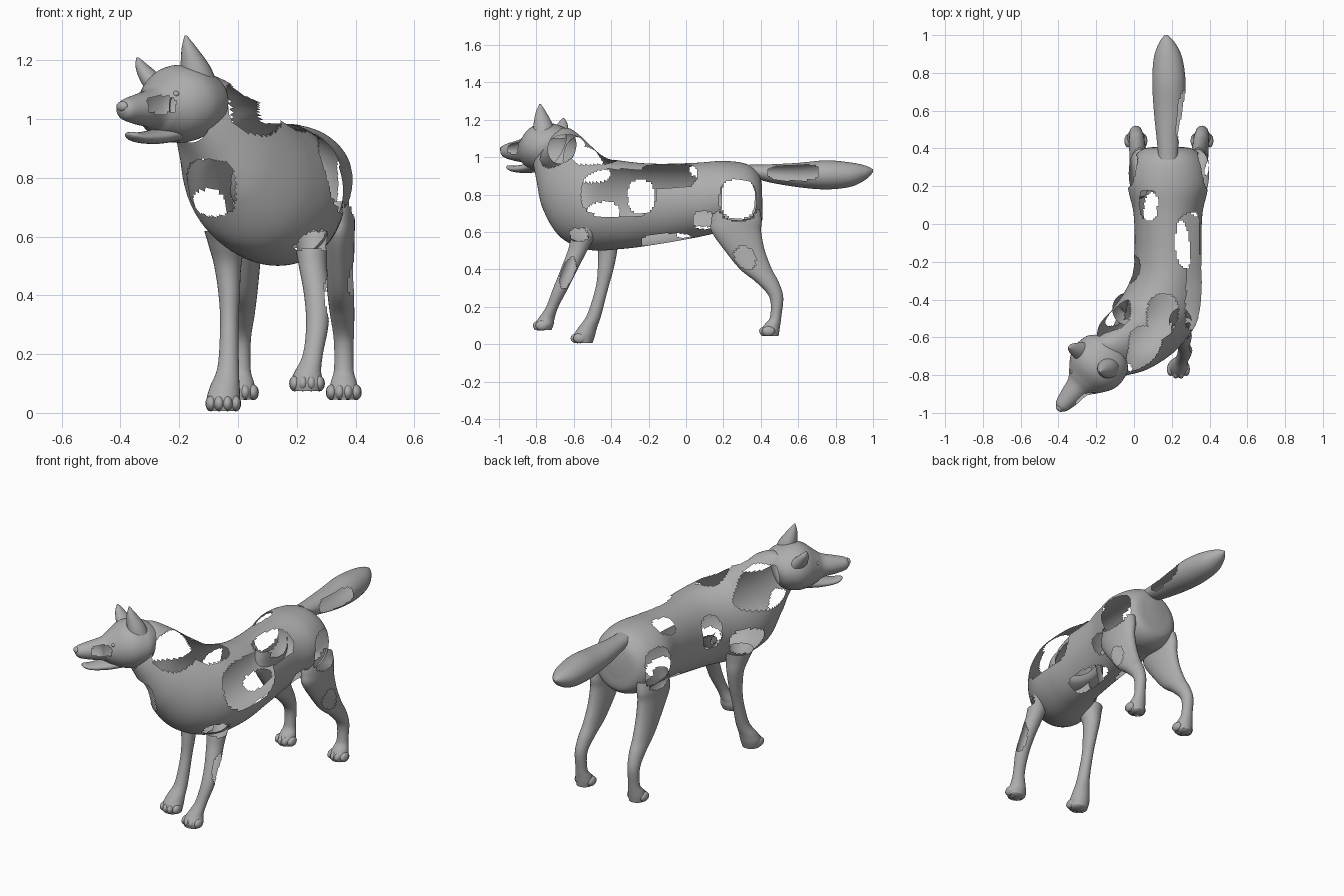
import bpy, bmesh, math
from mathutils import Vector, Matrix

if "Cube" in bpy.data.objects:
    bpy.data.objects.remove(bpy.data.objects["Cube"])

mat = bpy.data.materials.new("fur_grey")
mat.use_nodes = True
GREY = (0.42, 0.42, 0.42, 1)
mat.diffuse_color = GREY
mat.node_tree.nodes["Principled BSDF"].inputs["Base Color"].default_value = GREY

# Openings in each part's shell: (centre), (radii)
HOLES = {
    "torso": [
        ((.17, -.49, 1.03), (.10, .13, .075)),   # left shoulder top
        ((.05, -.67, 1.04), (.10, .13, .10)),    # left neck
        ((-.16, -.48, .99), (.14, .18, .125)),   # right neck and shoulder
        ((-.11, -.43, .66), (.08, .11, .10)),    # right elbow
        ((-.09, -.72, .77), (.085, .12, .10)),   # chest
        ((.33, -.36, .81), (.12, .20, .13)),     # left shoulder
        ((.29, -.09, .90), (.09, .15, .075)),    # left back
        ((.39, .28, .77), (.10, .10, .11)),      # left hip
        ((.36, .10, .66), (.10, .06, .05)),      # left groin
        ((.24, -.57, .585), (.10, .05, .035)),   # left elbow
        ((-.02, -.24, .79), (.10, .07, .09)),    # right flank
        ((-.03, .28, .78), (.10, .09, .11)),     # right hip
        ((.075, .10, .95), (.05, .08, .07)),     # right back
        ((.255, -.10, .54), (.07, .14, .055)),   # left belly
        ((.06, .07, .57), (.07, .12, .06)),      # right belly
    ],
    "head": [((-.26, -.92, 1.05), (.05, .06, .03))],
    "tail": [((.26, .57, .92), (.05, .14, .045))],
    "left_hind_leg": [((.37, .28, .77), (.20, .10, .11)), ((.40, .31, .46), (.03, .06, .06))],
    "right_hind_leg": [((0, .28, .77), (.20, .10, .11))],
    "left_front_leg": [((.24, -.57, .585), (.10, .05, .035)), ((.32, -.63, .38), (.03, .05, .09))],
}


def in_hole(name, p):
    return any(sum(abs((p[i] - c[i]) / r[i]) ** 3 for i in range(3)) < 1
               for c, r in HOLES.get(name, ()))


def spline(stations, steps):
    """Smooth interpolation through a list of equal-length tuples."""
    out, n = [], len(stations)
    for i in range(n - 1):
        a, b, c, d = (stations[max(0, min(n - 1, k))] for k in (i - 1, i, i + 1, i + 2))
        for s in range(steps):
            t = s / steps
            out.append([0.5 * (2 * q + (r - p) * t + (2 * p - 5 * q + 4 * r - w) * t * t
                               + (3 * q - p - 3 * r + w) * t ** 3)
                        for p, q, r, w in zip(a, b, c, d)])
    return out + [list(stations[-1])]


def upright(s):
    """Ring from x, top y, top z, bottom y, bottom z, half width, yaw."""
    x, yt, zt, yb, zb, w, yaw = s
    a = math.radians(yaw)
    return (Vector((x, (yt + yb) / 2, (zt + zb) / 2)),
            Vector((math.cos(a), math.sin(a), 0)) * w,
            Vector((0, (yt - yb) / 2, (zt - zb) / 2)))


def level(s):
    """Level ring from z, x, y, x radius, y radius."""
    z, x, y, rx, ry = s
    return Vector((x, y, z)), Vector((rx, 0, 0)), Vector((0, ry, 0))


def finish(bm, name):
    bmesh.ops.recalc_face_normals(bm, faces=bm.faces)
    bad = [f for f in bm.faces if in_hole(name, f.calc_center_median())]
    bmesh.ops.delete(bm, geom=bad, context='FACES')
    me = bpy.data.meshes.new(name)
    bm.to_mesh(me)
    bm.free()
    ob = bpy.data.objects.new(name, me)
    bpy.context.scene.collection.objects.link(ob)
    me.materials.append(mat)
    for p in me.polygons:
        p.use_smooth = True


def loft(name, stations, ring, segs=32, steps=8, caps=(), place=Matrix(), balls=()):
    bm = bmesh.new()
    rings = []
    for s in spline(stations, steps):
        c, u, v = ring(s)
        rings.append([bm.verts.new(place @ (c + u * math.cos(t) + v * math.sin(t)))
                      for t in (2 * math.pi * k / segs for k in range(segs))])
    for r0, r1 in zip(rings, rings[1:]):
        for k in range(segs):
            j = (k + 1) % segs
            bm.faces.new((r0[k], r0[j], r1[j], r1[k]))
    for e in caps:
        bm.faces.new(rings[e])
    for c, r in balls:
        bmesh.ops.create_uvsphere(bm, u_segments=12, v_segments=8, radius=1,
                                  matrix=place @ Matrix.Translation(c) @ Matrix.Diagonal((*r, 1)))
    finish(bm, name)


# Torso and neck, rump to throat
loft("torso", [
    (.18, .405, .86, .41, .72, .06, 0),
    (.18, .385, .92, .40, .64, .14, 0),
    (.18, .32, .965, .33, .60, .195, 0),
    (.18, .20, .98, .20, .60, .212, 0),
    (.18, .05, .97, .05, .57, .182, 0),
    (.18, -.15, .965, -.15, .535, .178, 0),
    (.17, -.30, .975, -.34, .51, .195, -3),
    (.115, -.43, 1.0, -.52, .505, .228, -6),
    (.035, -.50, 1.05, -.665, .57, .22, -12),
    (-.04, -.565, 1.11, -.75, .71, .172, -20),
    (-.115, -.63, 1.155, -.775, .85, .125, -32),
    (-.16, -.67, 1.15, -.785, .92, .10, -41),
], upright, 96, 18, (0,))

# Tail
loft("tail", [
    (.18, .34, .96, .36, .89, .05, 0),
    (.18, .45, .962, .45, .865, .06, 0),
    (.185, .60, .97, .60, .84, .08, 0),
    (.185, .75, .983, .75, .828, .088, 0),
    (.18, .88, .972, .88, .842, .075, 0),
    (.175, .96, .955, .96, .88, .042, 0),
    (.17, 1.0, .935, 1.0, .92, .008, 0),
], upright, 40, 10, (-1,))

# Head, turned to the right
turn = Matrix.Translation((-.18, -.73, 0)) @ Matrix.Rotation(math.radians(-41), 4, 'Z')
eyes = [((s * .075, -.135, 1.085), (.014, .012, .011)) for s in (-1, 1)]
nose = [((0, -.325, 1.043), (.024, .016, .018))]
loft("head", [
    (0, .105, 1.145, .075, .965, .115, 0),
    (0, .06, 1.168, .045, .937, .145, 0),
    (0, -.02, 1.185, -.02, .92, .156, 0),
    (0, -.08, 1.172, -.08, .925, .138, 0),
    (0, -.14, 1.128, -.14, .948, .095, 0),
    (0, -.18, 1.102, -.18, .97, .068, 0),
    (0, -.25, 1.084, -.25, .982, .054, 0),
    (0, -.31, 1.068, -.31, .997, .038, 0),
    (0, -.332, 1.05, -.332, 1.02, .018, 0),
], upright, 40, 8, (-1,), turn, eyes + nose)

# Lower jaw
loft("lower_jaw", [
    (0, -.08, .985, -.08, .922, .07, 0),
    (0, -.16, .965, -.16, .915, .055, 0),
    (0, -.24, .955, -.24, .92, .042, 0),
    (0, -.28, .957, -.28, .932, .028, 0),
    (0, -.295, .955, -.295, .945, .01, 0),
], upright, 24, 6, (0, -1), turn)

# Ears
loft("left_ear", [(1.12, -.13, -.76, .06, .06), (1.18, -.145, -.765, .05, .05),
                  (1.24, -.165, -.775, .027, .028), (1.285, -.178, -.78, .004, .004)],
     level, 20, 5, (-1,))
loft("right_ear", [(1.10, -.26, -.68, .055, .055), (1.14, -.295, -.67, .042, .042),
                   (1.18, -.325, -.66, .024, .026), (1.21, -.342, -.655, .004, .004)],
     level, 20, 5, (-1,))


def toes(x, y, z):
    """Four toes fanned across the front of a paw."""
    return [((x + dx, y + abs(dx) * .5, z), (.019, .036, .027)) for dx in (-.042, -.014, .014, .042)]


# Front legs
loft("left_front_leg", [
    (.62, .245, -.52, .06, .075), (.56, .25, -.555, .054, .062), (.50, .255, -.58, .048, .052),
    (.40, .268, -.625, .043, .045), (.30, .27, -.67, .038, .04), (.20, .255, -.715, .034, .033),
    (.14, .238, -.745, .045, .043), (.105, .235, -.76, .057, .052), (.075, .235, -.765, .05, .045),
], level, 28, 8, (-1,), balls=toes(.235, -.79, .10))
loft("right_front_leg", [
    (.62, -.04, -.45, .075, .085), (.57, -.038, -.435, .062, .068), (.50, -.035, -.42, .046, .052),
    (.40, -.03, -.43, .036, .042), (.30, -.03, -.45, .031, .034), (.16, -.033, -.49, .036, .038),
    (.09, -.045, -.525, .05, .05), (.045, -.05, -.545, .057, .058), (.006, -.05, -.55, .05, .05),
], level, 28, 8, (-1,), balls=toes(-.05, -.588, .032))

# Hind legs, mirrored about the body's own centre line
HIND = [
    (.72, .335, .27, .06, .125), (.66, .34, .27, .058, .135), (.60, .342, .27, .055, .132),
    (.50, .345, .315, .05, .107), (.40, .35, .375, .045, .085), (.33, .355, .437, .041, .06),
    (.25, .36, .483, .034, .037), (.15, .36, .48, .033, .03), (.105, .36, .462, .044, .042),
    (.075, .36, .45, .05, .05), (.045, .36, .45, .045, .045),
]
for name, flip in (("left_hind_leg", 0), ("right_hind_leg", 1)):
    side = [(z, .37 - x if flip else x, y, a, b) for z, x, y, a, b in HIND]
    loft(name, side, level, 32, 8, (-1,), balls=toes(.01 if flip else .36, .42, .07))
